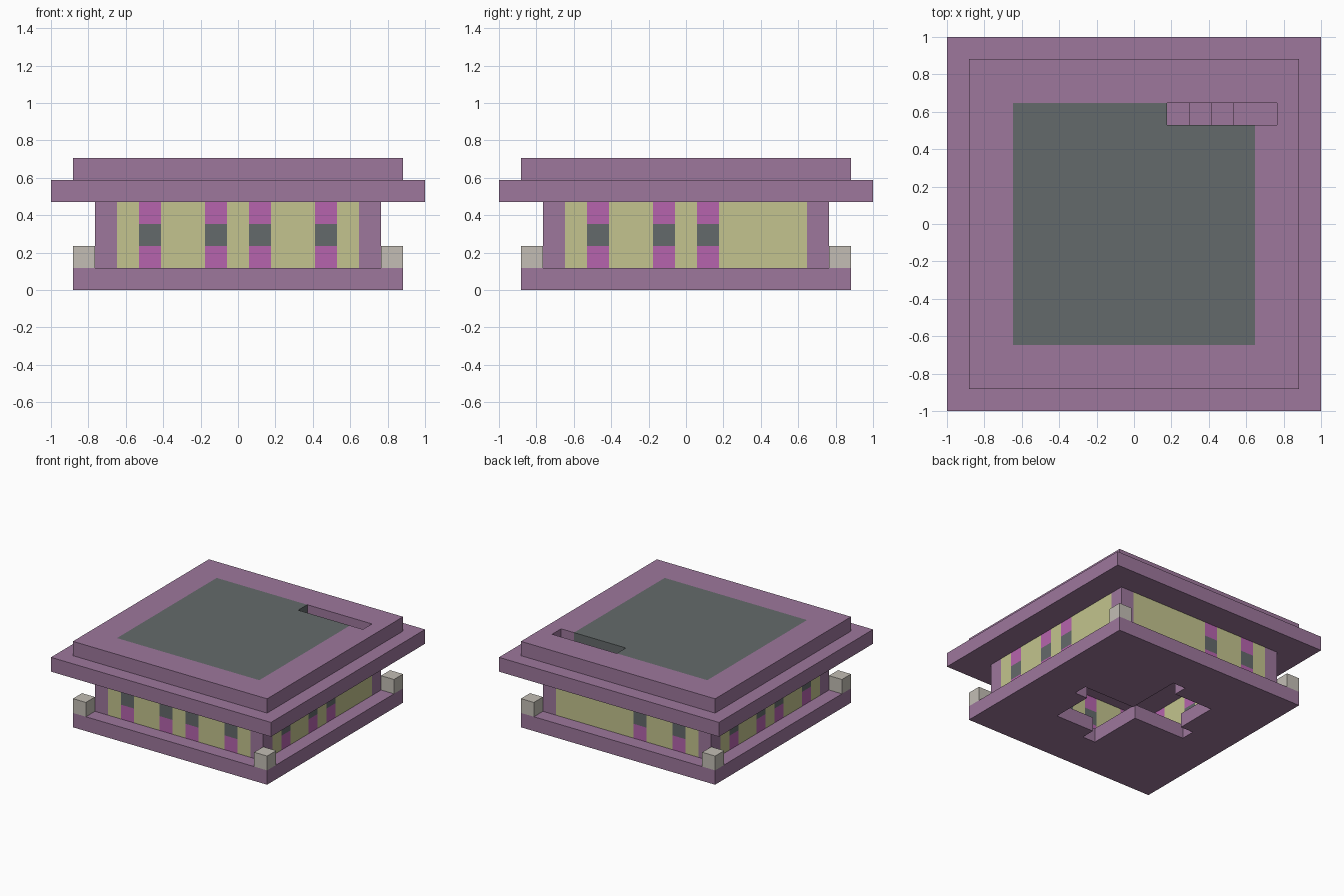
import bpy
import bmesh
from mathutils import Vector

if "Cube" in bpy.data.objects:
    bpy.data.objects.remove(bpy.data.objects["Cube"], do_unlink=True)

U = 2 / 17  # one block edge


def make_material(name, rgb):
    linear = [((c / 255 + 0.055) / 1.055) ** 2.4 for c in rgb]
    mat = bpy.data.materials.new(name)
    mat.use_nodes = True
    mat.diffuse_color = (*linear, 1)
    bsdf = mat.node_tree.nodes["Principled BSDF"]
    bsdf.inputs["Base Color"].default_value = (*linear, 1)
    bsdf.inputs["Roughness"].default_value = 0.9
    return mat


MATERIALS = [
    make_material("dusty purple", (157, 119, 156)),
    make_material("pale yellow", (195, 196, 142)),
    make_material("bright magenta", (182, 100, 174)),
    make_material("slate grey", (100, 106, 107)),
    make_material("warm light grey", (195, 190, 181)),
]
PURPLE, YELLOW, MAGENTA, SLATE, LIGHT = range(5)


def finish(bm, name):
    mesh = bpy.data.meshes.new(name)
    bmesh.ops.scale(bm, vec=(U, U, U), verts=bm.verts)
    bm.to_mesh(mesh)
    bm.free()
    for mat in MATERIALS:
        mesh.materials.append(mat)
    obj = bpy.data.objects.new(name, mesh)
    bpy.context.collection.objects.link(obj)
    return obj


def layer(name, n, z, keep, colour):
    """One-block-high layer of n x n cells, filtered and coloured by cell."""
    bm = bmesh.new()
    bmesh.ops.create_grid(bm, x_segments=n, y_segments=n, size=n / 2)

    def cell(face):
        c = face.calc_center_median() - face.normal * 0.25
        return round(c.x), round(c.y)

    bm.normal_update()
    drop = [f for f in bm.faces if not keep(*cell(f))]
    bmesh.ops.delete(bm, geom=drop, context="FACES")
    geom = bm.faces[:] + bm.edges[:] + bm.verts[:]
    out = bmesh.ops.extrude_face_region(bm, geom=geom, use_keep_orig=True)
    top = [g for g in out["geom"] if isinstance(g, bmesh.types.BMVert)]
    bmesh.ops.translate(bm, vec=(0, 0, 1), verts=top)
    bmesh.ops.recalc_face_normals(bm, faces=bm.faces)
    bm.normal_update()
    for f in bm.faces:
        f.material_index = colour(*cell(f))
    bmesh.ops.translate(bm, vec=(0, 0, z), verts=bm.verts)
    return finish(bm, name)


def block(name, low, high, colour):
    bm = bmesh.new()
    bmesh.ops.create_cube(bm, size=1)
    low, high = Vector(low), Vector(high)
    bmesh.ops.scale(bm, vec=high - low, verts=bm.verts)
    bmesh.ops.translate(bm, vec=(low + high) / 2, verts=bm.verts)
    for f in bm.faces:
        f.material_index = colour
    return finish(bm, name)


def all_purple(x, y):
    return PURPLE


# Base floor with a cross-shaped opening and two square wings
def is_floor(x, y):
    cross = x * y == 0 and max(abs(x), abs(y)) <= 4
    wing = x * y < 0 and max(abs(x), abs(y)) <= 3
    return not (cross or wing)


layer("base_floor", 15, 0, is_floor, all_purple)


# Hollow walls: corner pillars, plain panels and window columns
def is_wall(x, y):
    return max(abs(x), abs(y)) == 6


def wall_colour(window):
    def colour(x, y):
        if abs(x) == abs(y):
            return PURPLE
        along = x if abs(y) == 6 else y
        columns = {-4, -1, 1, 4}
        if y == 6:
            columns = {-4, -1}
        elif x == 6:
            columns = {-4, -1, 1}
        return window if along in columns else YELLOW
    return colour


for z, name, window in ((1, "wall_lower", MAGENTA), (2, "wall_middle", SLATE),
                        (3, "wall_upper", MAGENTA)):
    layer(name, 13, z, is_wall, wall_colour(window))

# Wide eave and roof, both open above the stairwell
layer("eave", 17, 4, lambda x, y: not (y == 5 and 2 <= x <= 4), all_purple)
layer("roof", 15, 5, lambda x, y: not (y == 5 and 2 <= x <= 6),
      lambda x, y: SLATE if max(abs(x), abs(y)) <= 5 else PURPLE)

# Stairs descending along the back wall
for x in (2, 3, 4):
    block(f"stair_step_{x - 1}", (x - 0.5, 4.5, 1), (x + 0.5, 5.5, x), PURPLE)

# Small corner posts on the base
for sx, side in ((-1, "right"), (1, "left")):
    for sy, end in ((-1, "front"), (1, "back")):
        cx, cy = 7 * sx, 7 * sy
        block(f"corner_post_{end}_{side}", (cx - 0.5, cy - 0.5, 1),
              (cx + 0.5, cy + 0.5, 2), LIGHT)
